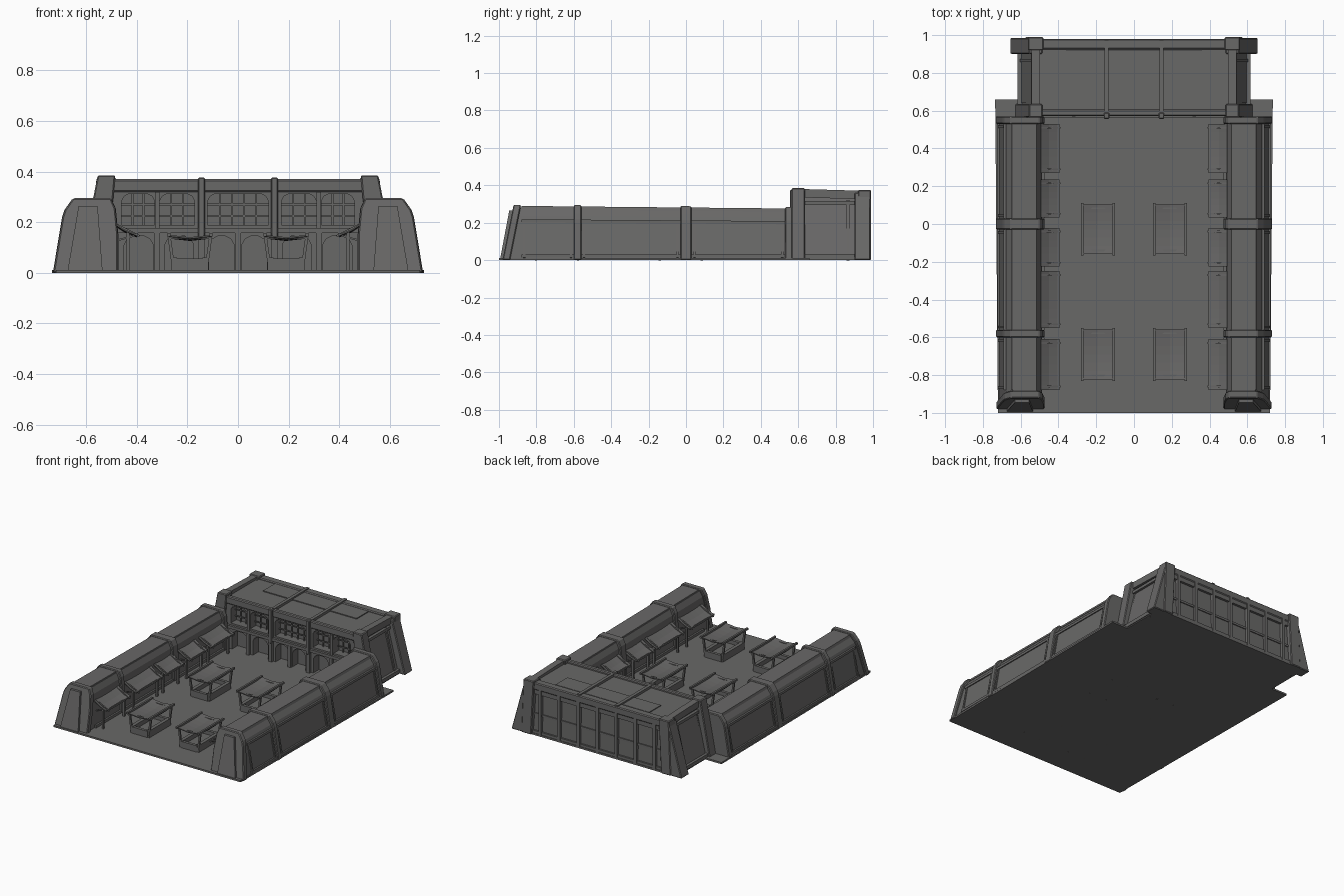
import bpy, bmesh
from mathutils import Vector

if "Cube" in bpy.data.objects:
    bpy.data.objects.remove(bpy.data.objects["Cube"], do_unlink=True)


def material(name, colour):
    m = bpy.data.materials.new(name)
    m.diffuse_color = colour
    m.use_nodes = True
    m.node_tree.nodes["Principled BSDF"].inputs["Base Color"].default_value = colour
    return m


STONE = material("grey stone", (0.14, 0.138, 0.136, 1))


def solid(name, rings):
    """Closed skin through a list of equal-length point rings."""
    bm = bmesh.new()
    rows = [[bm.verts.new(p) for p in ring] for ring in rings]
    n = len(rows[0])
    for a, b in zip(rows, rows[1:]):
        for i in range(n):
            j = (i + 1) % n
            bm.faces.new((a[i], a[j], b[j], b[i]))
    bm.faces.new(rows[0])
    bm.faces.new(rows[-1])
    bmesh.ops.recalc_face_normals(bm, faces=bm.faces)
    me = bpy.data.meshes.new(name)
    bm.to_mesh(me)
    bm.free()
    me.materials.append(STONE)
    ob = bpy.data.objects.new(name, me)
    bpy.context.scene.collection.objects.link(ob)
    return ob


def rect(x0, x1, y0, y1, z):
    return [(x0, y0, z), (x1, y0, z), (x1, y1, z), (x0, y1, z)]


def box(name, x0, x1, y0, y1, z0, z1):
    return solid(name, [rect(x0, x1, y0, y1, z0), rect(x0, x1, y0, y1, z1)])


def beam(name, a, b, w):
    """Square bar from a to b."""
    a, b = Vector(a), Vector(b)
    d = (b - a).normalized()
    u = d.cross(Vector((0, 0, 1)) if abs(d.z) < 0.9 else Vector((0, 1, 0))).normalized()
    v = d.cross(u)
    corners = [(u + v), (v - u), (-u - v), (u - v)]
    return solid(name, [[p + c * w / 2 for c in corners] for p in (a, b)])


def bevel(ob, width):
    m = ob.modifiers.new("worn edges", 'BEVEL')
    m.width = width
    m.segments = 1
    m.limit_method = 'ANGLE'


# Ground
G = 0.012
solid("ground", [[(-0.72, -1, z), (0.72, -1, z), (0.735, 0.66, z), (0.61, 0.66, z),
                  (0.61, 0.98, z), (-0.61, 0.98, z), (-0.61, 0.66, z), (-0.735, 0.66, z)]
                 for z in (0, G)])

# Side walls
WALL = [(0.718, 0), (0.682, 0.205), (0.672, 0.235), (0.64, 0.28), (0.515, 0.28),
        (0.497, 0.24), (0.487, 0.15), (0.487, 0)]


def height(y):
    return 1.01 - 0.05 * (y + 0.91) / 1.46


def section(s, y, grow=0.0, rake=0.0):
    cx, cz = 0.595, 0.1
    ring = []
    for x, z in WALL:
        x += grow * (1 if x > cx else -1)
        z = z * height(y) + (grow if z > cz + 0.1 else 0)
        ring.append((s * x, y + rake * (z - 0.28), z))
    return ring


def wall_band(name, s, y0, y1, grow, rake=0.0):
    return solid(name, [section(s, y0, grow, rake), section(s, y1, grow, rake)])


RIBS = [(-0.6, -0.56), (-0.03, 0.03), (0.53, 0.57)]
BAYS = [(-0.88, -0.6), (-0.56, -0.03), (0.03, 0.53)]
for s, side in ((1, "left"), (-1, "right")):
    solid(side + "_wall", [section(s, -0.915, 0, 0.2), section(s, -0.58), section(s, 0.56)])
    for y0, y1 in RIBS:
        bevel(wall_band(side + "_wall_rib", s, y0, y1, 0.014), 0.005)
    bevel(wall_band(side + "_wall_end_band", s, -0.925, -0.885, 0.012, 0.2), 0.005)
    # Raked pilaster and cap on the front end
    solid(side + "_end_pilaster", [
        [(s * x, y, 0) for x, y in ((0.535, -0.995), (0.675, -0.995), (0.675, -0.93), (0.535, -0.93))],
        [(s * x, y, 0.265) for x, y in ((0.555, -0.945), (0.63, -0.945), (0.63, -0.88), (0.555, -0.88))]])
    for y0, y1 in BAYS:
        # Outer rails, upright frame strips and the roof slab of each bay
        for z, x in ((0.208, 0.682), (0.022, 0.715)):
            beam(side + "_wall_rail", (s * x, y0, z * height(y0)), (s * x, y1, z * height(y1)), 0.017)
        for y in (y0 + 0.015, y1 - 0.015):
            beam(side + "_wall_strip", (s * 0.718, y, G), (s * 0.682, y, 0.2), 0.012)
        solid(side + "_wall_cap", [[(s * x, y, 0.28 * height(y) + z) for x, z in
                                    ((0.515, -0.01), (0.65, -0.01), (0.645, 0.007), (0.52, 0.007))]
                                   for y in (y0, y1)])
        # Inner dado
        box(side + "_wall_plinth", *sorted((s * 0.475, s * 0.49)), y0, y1, 0, 0.03)


# Cloth panel with a gentle sag along y
def cloth(name, xa, za, xb, zb, y0, y1, sag=0.008):
    rings = []
    for i in range(7):
        t = i / 6
        y, drop = y0 + (y1 - y0) * t, sag * 4 * t * (1 - t)
        xm, zm = (xa + xb) / 2, (za + zb) / 2 - sag
        rings.append([(xa, y, za - drop), (xm, y, zm - drop), (xb, y, zb - drop),
                      (xb, y, zb - drop - 0.006), (xm, y, zm - drop - 0.006), (xa, y, za - drop - 0.006)])
    return solid(name, rings)


# Awnings on the inner wall faces
AWNINGS = [(0.27, 0.53), (0.035, 0.235), (-0.225, -0.02), (-0.55, -0.25), (-0.88, -0.61)]
for s, side in ((1, "left"), (-1, "right")):
    for y0, y1 in AWNINGS:
        cloth(side + "_awning", s * 0.5, 0.205, s * 0.4, 0.152, y0, y1, 0.006)
        beam(side + "_awning_front_pole", (s * 0.4, y0, 0.152), (s * 0.4, y1, 0.152), 0.009)
        for y in (y0 + 0.02, y1 - 0.02):
            beam(side + "_awning_arm", (s * 0.39, y, 0.145), (s * 0.5, y, 0.2), 0.009)
            beam(side + "_awning_brace", (s * 0.41, y, 0.147), (s * 0.49, y, 0.125), 0.007)
            beam(side + "_awning_post", (s * 0.435, y, 0), (s * 0.435, y, 0.165), 0.013)

# Market stalls
for cx in (-0.19, 0.19):
    for cy in (-0.028, -0.69):
        x0, x1, y0, y1 = cx - 0.083, cx + 0.083, cy - 0.132, cy + 0.132
        cloth("stall_canopy", x0, 0.15, x1, 0.15, y0, y1, 0.009)
        for x in (x0, x1):
            beam("stall_canopy_pole", (x, y0 - 0.008, 0.15), (x, y1 + 0.008, 0.15), 0.013)
            inner = cx + (x - cx) * 0.75
            for y in (y0 + 0.02, y1 - 0.02):
                beam("stall_post", (inner, y, 0), (x, y, 0.15), 0.012)
            box("stall_counter_side", inner - 0.012, inner + 0.012, y0 + 0.015, y1 - 0.015, 0, 0.06)
        for y in (y0 + 0.02, y1 - 0.02):
            beam("stall_cross_pole", (x0, y, 0.138), (x1, y, 0.138), 0.009)
            box("stall_counter_end", cx - 0.062, cx + 0.062, y - 0.01, y + 0.01, 0, 0.056)
        box("stall_shelf", cx - 0.06, cx + 0.06, y0 + 0.02, y1 - 0.02, 0.02, 0.03)

# Back hall body and roof
solid("hall_body", [rect(-0.605, 0.605, 0.64, 0.965, 0), rect(-0.515, 0.515, 0.64, 0.955, 0.35)])
box("hall_roof", -0.51, 0.51, 0.6, 0.95, 0.335, 0.355)
bevel(box("hall_front_parapet", -0.54, 0.54, 0.572, 0.605, 0.32, 0.37), 0.006)
bevel(box("hall_back_parapet", -0.54, 0.54, 0.925, 0.98, 0.315, 0.365), 0.006)
solid("hall_roof_panel", [rect(-0.36, 0.36, 0.79, 0.93, 0.35), rect(-0.36, 0.36, 0.79, 0.92, 0.361)])
for x in (-0.145, 0.145):
    box("hall_roof_rib", x - 0.011, x + 0.011, 0.58, 0.975, 0.345, 0.372)


# Facade with window and arch openings
def opening(x0, x1, z0, z1, c):
    pts = [(x0, z0), (x1, z0), (x1, z1 - c), (x1 - c * 0.35, z1 - c * 0.35), (x1 - c, z1),
           (x0 + c, z1), (x0 + c * 0.35, z1 - c * 0.35), (x0, z1 - c)]
    return [[(x, y, z) for x, z in pts] for y in (0.5, 0.639)]


facade = solid("hall_facade", [rect(-0.6, 0.6, 0.578, 0.645, 0), rect(-0.52, 0.52, 0.578, 0.645, 0.345)])
UPPER = [(-0.46, -0.33), (-0.31, -0.172), (-0.12, 0.12), (0.172, 0.31), (0.33, 0.46)]
LOWER = [(0.015, 0.115), (0.175, 0.29), (0.335, 0.45)]
LOWER += [(-b, -a) for a, b in LOWER]
cuts = [opening(a, b, 0.19, 0.312, 0.028) for a, b in UPPER]
cuts += [opening(a, b, G, 0.145, 0.035) for a, b in LOWER]
for rings in cuts:
    cutter = solid("opening_cutter", rings)
    cutter.hide_render = True
    mod = facade.modifiers.new("opening", 'BOOLEAN')
    mod.operation = 'DIFFERENCE'
    mod.solver = 'EXACT'
    mod.object = cutter
    bpy.context.view_layer.objects.active = facade
    bpy.ops.object.modifier_apply(modifier=mod.name)
    bpy.data.objects.remove(cutter, do_unlink=True)

# Window lattice, ledges, pillars
for a, b in UPPER:
    count = max(2, round((b - a) / 0.045))
    for i in range(1, count):
        x = a + (b - a) * i / count
        beam("window_mullion", (x, 0.625, 0.19), (x, 0.625, 0.312), 0.007)
    for z in (0.225, 0.27):
        beam("window_bar", (a, 0.625, z), (b, 0.625, z), 0.007)
box("hall_ledge", -0.5, 0.5, 0.562, 0.58, 0.158, 0.178)
for x in (-0.145, 0.145):
    bevel(box("hall_pillar", x - 0.014, x + 0.014, 0.556, 0.59, 0.14, 0.376), 0.004)
for x in (-0.32, -0.145, 0, 0.145, 0.32):
    box("arcade_column", x - 0.012, x + 0.012, 0.56, 0.58, 0, 0.16)
for x in (-0.32, 0.32):
    box("window_pier", x - 0.009, x + 0.009, 0.568, 0.58, 0.178, 0.32)

# Hall side frames and raked corner posts
for s, side in ((1, "left"), (-1, "right")):
    def post(name, b, t, y0, y1, top):
        bx, tx = sorted(s * v for v in b), sorted(s * v for v in t)
        ob = solid(name, [rect(*bx, y0, y1, 0), rect(*tx, y0, y1, top)])
        bevel(ob, 0.005)
    post(side + "_back_post", (0.53, 0.655), (0.485, 0.555), 0.9, 0.985, 0.36)
    post(side + "_back_post_cap", (0.5, 0.575), (0.48, 0.56), 0.92, 0.99, 0.375)
    post(side + "_front_post", (0.52, 0.63), (0.485, 0.555), 0.565, 0.635, 0.385)
    beam(side + "_hall_eave", (s * 0.52, 0.6, 0.358), (s * 0.52, 0.95, 0.348), 0.045)
    beam(side + "_hall_side_sill", (s * 0.603, 0.62, 0.02), (s * 0.603, 0.92, 0.02), 0.025)
    beam(side + "_hall_side_rail", (s * 0.535, 0.62, 0.305), (s * 0.535, 0.92, 0.305), 0.02)
    beam(side + "_hall_side_strip", (s * 0.602, 0.865, 0), (s * 0.525, 0.865, 0.32), 0.016)

# Rear face ribs and rails
for x in (-0.44, -0.295, -0.145, 0, 0.145, 0.295, 0.44):
    box("rear_rib", x - 0.011, x + 0.011, 0.945, 0.98, 0, 0.33)
box("rear_sill", -0.56, 0.56, 0.945, 0.976, 0, 0.03)
box("rear_mid_rail", -0.52, 0.52, 0.945, 0.968, 0.135, 0.15)
box("rear_top_rail", -0.52, 0.52, 0.945, 0.974, 0.285, 0.32)
